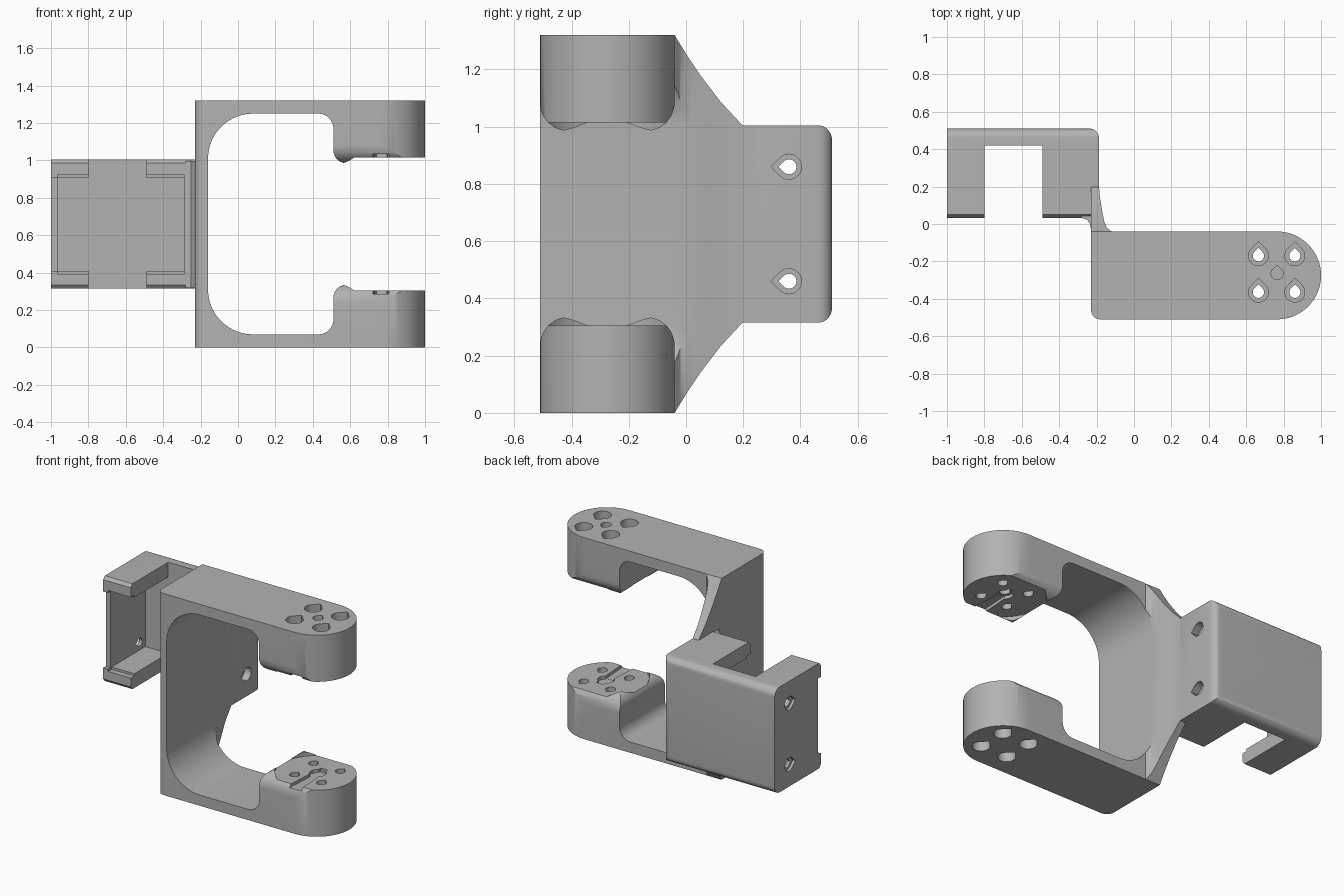
import bpy, bmesh
from math import cos, sin, radians, sqrt

cube = bpy.data.objects.get("Cube")
if cube:
    bpy.data.objects.remove(cube, do_unlink=True)

grey = bpy.data.materials.new("plain_grey")
grey.use_nodes = True
grey.diffuse_color = (0.45, 0.45, 0.45, 1)
grey.node_tree.nodes["Principled BSDF"].inputs["Base Color"].default_value = grey.diffuse_color

MID = 0.66  # height of the mirror plane


def arc(cx, cy, r, a0, a1, n=12):
    angles = [radians(a0 + (a1 - a0) * i / n) for i in range(n + 1)]
    return [(cx + r * cos(a), cy + r * sin(a)) for a in angles]


def circle(cx, cy, r):
    return arc(cx, cy, r, 0, 352.5, 47)


def teardrop(cx, cy, r, tip):
    t = radians(tip)
    point = (cx + r * sqrt(2) * cos(t), cy + r * sqrt(2) * sin(t))
    return arc(cx, cy, r, tip + 45, tip + 315, 20) + [point]


def rect(a0, a1, b0, b1):
    return [(a0, b0), (a1, b0), (a1, b1), (a0, b1)]


def mirrored(pts):
    """Close a lower half profile with its reflection about mid height."""
    return pts + [(a, 2 * MID - z) for a, z in reversed(pts)]


def prism(name, pts, axis, lo, hi):
    """Extrude a 2D profile along an axis."""
    place = {"x": lambda p, d: (d, p[0], p[1]),
             "y": lambda p, d: (p[0], d, p[1]),
             "z": lambda p, d: (p[0], p[1], d)}[axis]
    bm = bmesh.new()
    ends = [[bm.verts.new(place(p, d)) for p in pts] for d in (lo, hi)]
    for ring in ends:
        bm.faces.new(ring)
    for i in range(len(pts)):
        j = (i + 1) % len(pts)
        bm.faces.new((ends[0][i], ends[0][j], ends[1][j], ends[1][i]))
    bmesh.ops.recalc_face_normals(bm, faces=bm.faces)
    mesh = bpy.data.meshes.new(name)
    bm.to_mesh(mesh)
    bm.free()
    mesh.materials.append(grey)
    obj = bpy.data.objects.new(name, mesh)
    bpy.context.scene.collection.objects.link(obj)
    return obj


def select(obj):
    bpy.ops.object.select_all(action="DESELECT")
    obj.select_set(True)
    bpy.context.view_layer.objects.active = obj


def combine(obj, pts, axis, lo, hi, op="DIFFERENCE"):
    """Boolean a prism into the part and discard the helper."""
    tool = prism("helper", pts, axis, lo, hi)
    tool.hide_render = True
    mod = obj.modifiers.new("shape", "BOOLEAN")
    mod.operation, mod.solver, mod.object = op, "EXACT", tool
    select(obj)
    bpy.ops.object.modifier_apply(modifier=mod.name)
    bpy.data.objects.remove(tool, do_unlink=True)


# Opening between the two arms
opening = mirrored([(1.1, 0.335)] + arc(0.58, 0.265, 0.07, 90, 180)
                   + arc(0.43, 0.15, 0.08, 0, -90) + arc(0.08, 0.31, 0.24, 270, 180, 20))

# C-shaped bracket with rounded arm ends
plan = ([(-0.23, -0.04)] + arc(0.765, -0.275, 0.235, 90, -90, 32)
        + arc(-0.18, -0.46, 0.05, 270, 180, 8))
bracket = prism("arm_bracket", plan, "z", 0, 2 * MID)
combine(bracket, opening, "y", -0.7, 0.1)

# Rounded long edges of the end pads
for side in (-1, 1):
    lower = [(-0.275 + side * (0.135 + y), z) for y, z in arc(0, 0.235, 0.1, 0, 90)]
    lower = [(-0.275 + side * 0.3, 0.235)] + lower + [(-0.275 + side * 0.135, 0.4),
                                                     (-0.275 + side * 0.3, 0.4)]
    upper = [(y, 2 * MID - z) for y, z in lower]
    for corner in (lower, upper):
        combine(bracket, corner, "x", 0.45, 1.1)

# Round seats and key slots facing each other on the pads
combine(bracket, circle(0.765, -0.275, 0.252), "z", 0.305, 1.015)
combine(bracket, [(0.715, -0.6), (0.815, -0.6), (0.79, -0.2), (0.74, -0.2)], "z", 0.285, 1.035)
combine(bracket, circle(0.765, -0.265, 0.05), "z", 0.284, 1.036)

# Screw holes with wide outer recesses
for x in (0.665, 0.86):
    for y in (-0.365, -0.17):
        combine(bracket, teardrop(x, y, 0.03, 90), "z", -0.1, 1.5)
        for lo, hi in ((-0.1, 0.2), (1.12, 1.5)):
            combine(bracket, teardrop(x, y, 0.053, 90), "z", lo, hi)
combine(bracket, teardrop(0.765, -0.265, 0.032, 90), "z", 0.9, 1.5)

# Flared web joining the bracket to the holder
flare = [(-0.23, -0.04), (-0.12, -0.04), (-0.145, -0.02), (-0.16, 0.015),
         (-0.172, 0.08), (-0.182, 0.14), (-0.187, 0.2), (-0.187, 0.25), (-0.23, 0.25)]
web = prism("flared_web", flare, "z", -0.1, 1.5)
side_outline = mirrored([(-0.04, 0), (0.0, 0.065), (0.05, 0.14), (0.12, 0.232),
                         (0.2, 0.318), (0.24, 0.318)])
combine(web, side_outline, "x", -0.4, 0.1, "INTERSECT")
combine(web, opening, "y", -0.7, 0.4)

# Fillet between the web and the holder front
prism("holder_fillet", [(-0.28, 0.033), (-0.25, 0.022), (-0.235, 0.0), (-0.23, -0.03),
                        (-0.22, 0.05), (-0.28, 0.05)], "z", 0.317, 0.998)

# Box holder, rounded on its back edges
side = ([(0.033, 0.335)] + [(0.05, 0.315)] + arc(0.46, 0.365, 0.05, -90, 0, 8))
holder = prism("box_holder", mirrored([(y, z) for y, z in side]), "x", -1, -0.187)
box_plan = [(-1.1, 0.0), (-0.235, 0.0), (-0.187, 0.1)] + arc(-0.237, 0.46, 0.05, 0, 90, 8) + [(-1.1, 0.51)]
combine(holder, box_plan, "z", 0.2, 1.1, "INTERSECT")

# Pocket, its widened mouth, the lowered end wall and the cable notch
combine(holder, rect(-0.965, -0.285, 0.408, 0.908), "y", -0.1, 0.42)
combine(holder, rect(-0.965, -0.285, 0.393, 0.923), "y", -0.1, 0.07)
combine(holder, rect(-1.1, -0.9, 0.408, 0.908), "y", -0.1, 0.06)
combine(holder, rect(-0.8, -0.49, -0.1, 0.42), "z", 0.2, 1.1)

# Side screw holes
for z in (0.46, 0.86):
    combine(holder, teardrop(0.36, z, 0.026, 180), "x", -1.1, 0)
    combine(holder, teardrop(0.36, z, 0.044, 180), "x", -0.235, 0)
    combine(holder, teardrop(0.36, z, 0.044, 180), "x", -1.1, -0.983)

for name in ("arm_bracket", "flared_web", "holder_fillet", "box_holder"):
    select(bpy.data.objects[name])
    bpy.ops.object.shade_smooth_by_angle(angle=radians(30))
